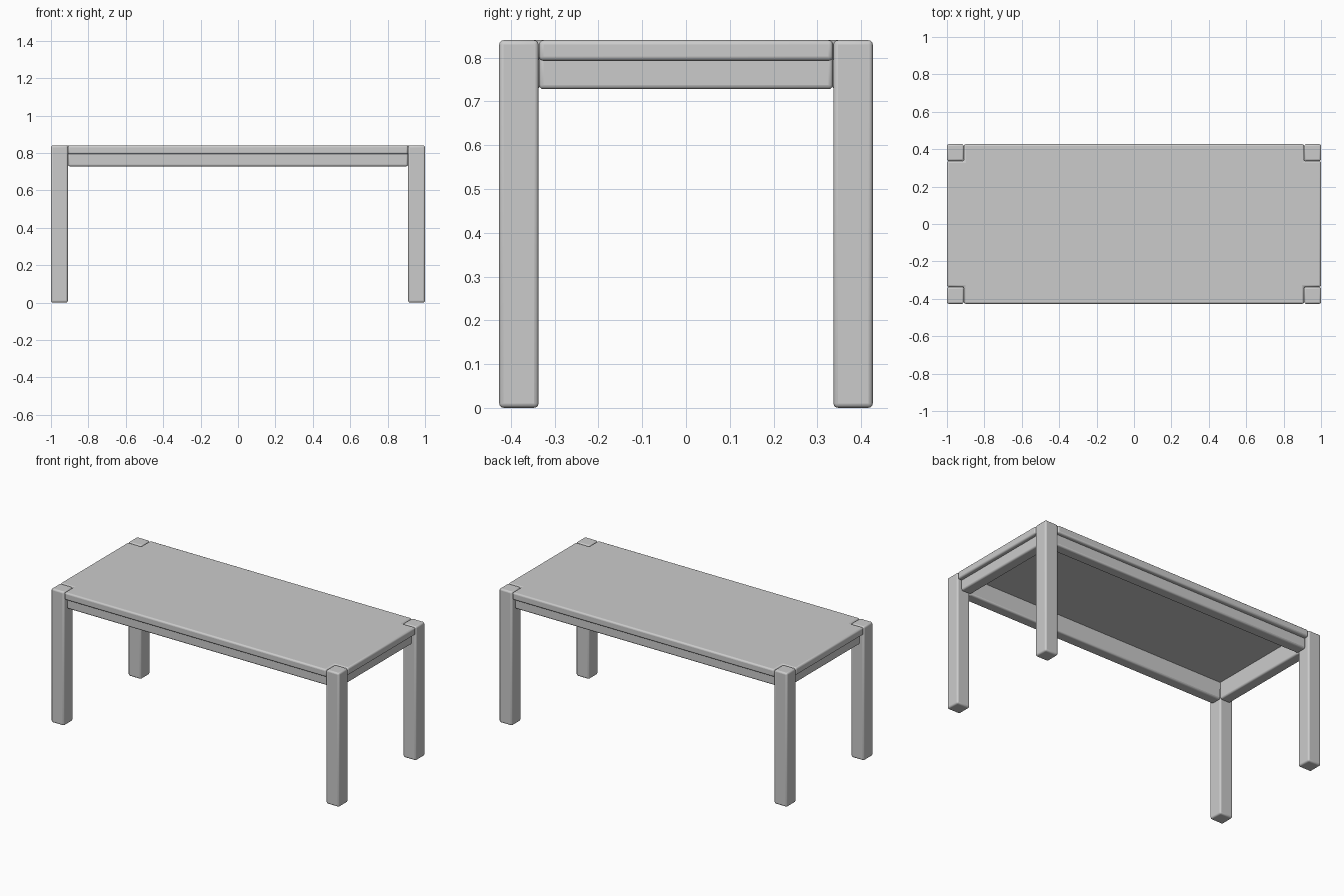
import bpy, bmesh

if "Cube" in bpy.data.objects:
    bpy.data.objects.remove(bpy.data.objects["Cube"])

X, Y, H = 1.0, 0.427, 0.84      # half length, half depth, height
LEG = 0.09                      # leg thickness
TOP_Z, APRON_Z = 0.793, 0.728   # undersides of top edge and apron
CEILING = 0.836                 # underside of the hollow top
SETBACK = 0.025                 # apron inset from the outer edge
GAP = 0.001


def prism(name, outline, z0, z1, bevel=0.01):
    """Extrude an outline upward and round its edges."""
    bm = bmesh.new()
    face = bm.faces.new([bm.verts.new((x, y, z0)) for x, y in outline])
    ext = bmesh.ops.extrude_face_region(bm, geom=[face])
    for v in ext["geom"]:
        if isinstance(v, bmesh.types.BMVert):
            v.co.z = z1
    bmesh.ops.recalc_face_normals(bm, faces=bm.faces)
    me = bpy.data.meshes.new(name)
    bm.to_mesh(me)
    bm.free()
    ob = bpy.data.objects.new(name, me)
    bpy.context.collection.objects.link(ob)
    if bevel:
        mod = ob.modifiers.new("Rounded edges", "BEVEL")
        mod.width = bevel
        mod.segments = 3
    return ob


def box(name, x0, x1, y0, y1, z0, z1, bevel=0.01):
    return prism(name, [(x0, y0), (x1, y0), (x1, y1), (x0, y1)], z0, z1, bevel)


def smooth(ob):
    bpy.ops.object.select_all(action="DESELECT")
    ob.select_set(True)
    bpy.context.view_layer.objects.active = ob
    bpy.ops.object.shade_smooth_by_angle()


parts = []
# Corner legs, full height
for sx, side in ((-1, "left"), (1, "right")):
    for sy, end in ((-1, "front"), (1, "back")):
        xs = sorted((sx * X, sx * (X - LEG)))
        ys = sorted((sy * Y, sy * (Y - LEG)))
        parts.append(box(f"{end}_{side}_leg", *xs, *ys, 0, H))

# Table top, notched around the legs
nx, ny = X - LEG - GAP, Y - LEG - GAP
ix, iy = nx - 0.003, ny - 0.003
top = prism("table_top", [(-nx, -Y), (nx, -Y), (nx, -ny), (X, -ny), (X, ny), (nx, ny),
                          (nx, Y), (-nx, Y), (-nx, ny), (-X, ny), (-X, -ny), (-nx, -ny)],
            TOP_Z, H)
parts.append(top)

# Hollow underside of the top
pocket = box("pocket_cutter", -ix, ix, -iy, iy, TOP_Z - 0.1, CEILING, 0)
pocket.hide_render = True
pocket.hide_set(True)
cut = top.modifiers.new("Pocket", "BOOLEAN")
cut.object = pocket
cut.operation = "DIFFERENCE"

# Apron rails, set back under the top and flush with the legs inside
for s, long_name, short_name in ((-1, "front", "left"), (1, "back", "right")):
    ys = sorted((s * (Y - SETBACK), s * iy))
    parts.append(box(f"{long_name}_apron", -nx, nx, *ys, APRON_Z, TOP_Z + 0.012))
    xs = sorted((s * (X - SETBACK), s * ix))
    parts.append(box(f"{short_name}_apron", *xs, -ny, ny, APRON_Z, TOP_Z + 0.012))

for ob in parts:
    smooth(ob)
